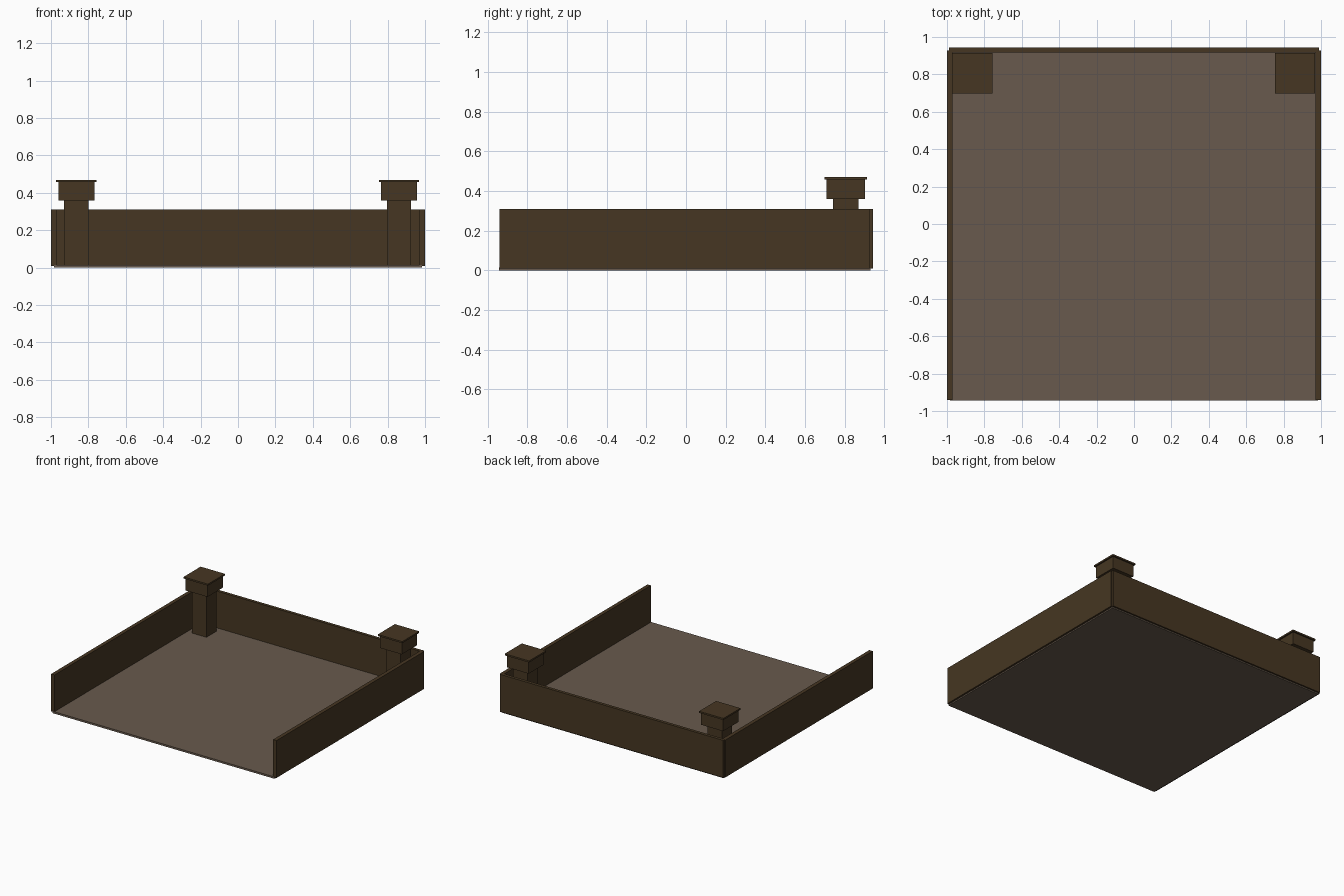
import bpy

if "Cube" in bpy.data.objects:
    bpy.data.objects.remove(bpy.data.objects["Cube"])


def material(name, rgb):
    m = bpy.data.materials.new(name)
    m.diffuse_color = (*rgb, 1)
    m.use_nodes = True
    m.node_tree.nodes["Principled BSDF"].inputs["Base Color"].default_value = m.diffuse_color
    return m


wood = material("dark wood", (0.061, 0.037, 0.016))
ground = material("floor brown", (0.138, 0.102, 0.074))


def box(name, x, y, z, mat):
    """Box from (min, max) ranges on each axis."""
    bpy.ops.mesh.primitive_cube_add(size=1)
    o = bpy.context.object
    o.name = name
    for v in o.data.vertices:
        v.co = [r[0] if c < 0 else r[1] for c, r in zip(v.co, (x, y, z))]
    o.data.materials.append(mat)
    return o


# Floor slab and back wall
box("floor", (-0.985, 0.985), (-0.943, 0.93), (0, 0.015), ground)
box("back_wall", (-0.99, 0.99), (0.918, 0.943), (0.01, 0.31), wood)

for side, s, cx in (("left", -1, -0.864), ("right", 1, 0.861)):
    # Side wall
    box(side + "_wall", sorted((s * 0.97, s)), (-0.94, 0.928), (0.01, 0.31), wood)
    # Corner post: shaft, cap block and top plate
    for part, r, z in (("post", 0.065, (0.01, 0.36)),
                       ("post_cap", 0.097, (0.36, 0.457)),
                       ("post_plate", 0.108, (0.457, 0.47))):
        box(f"{side}_{part}", (cx - r, cx + r), (0.806 - r, 0.806 + r), z, wood)
